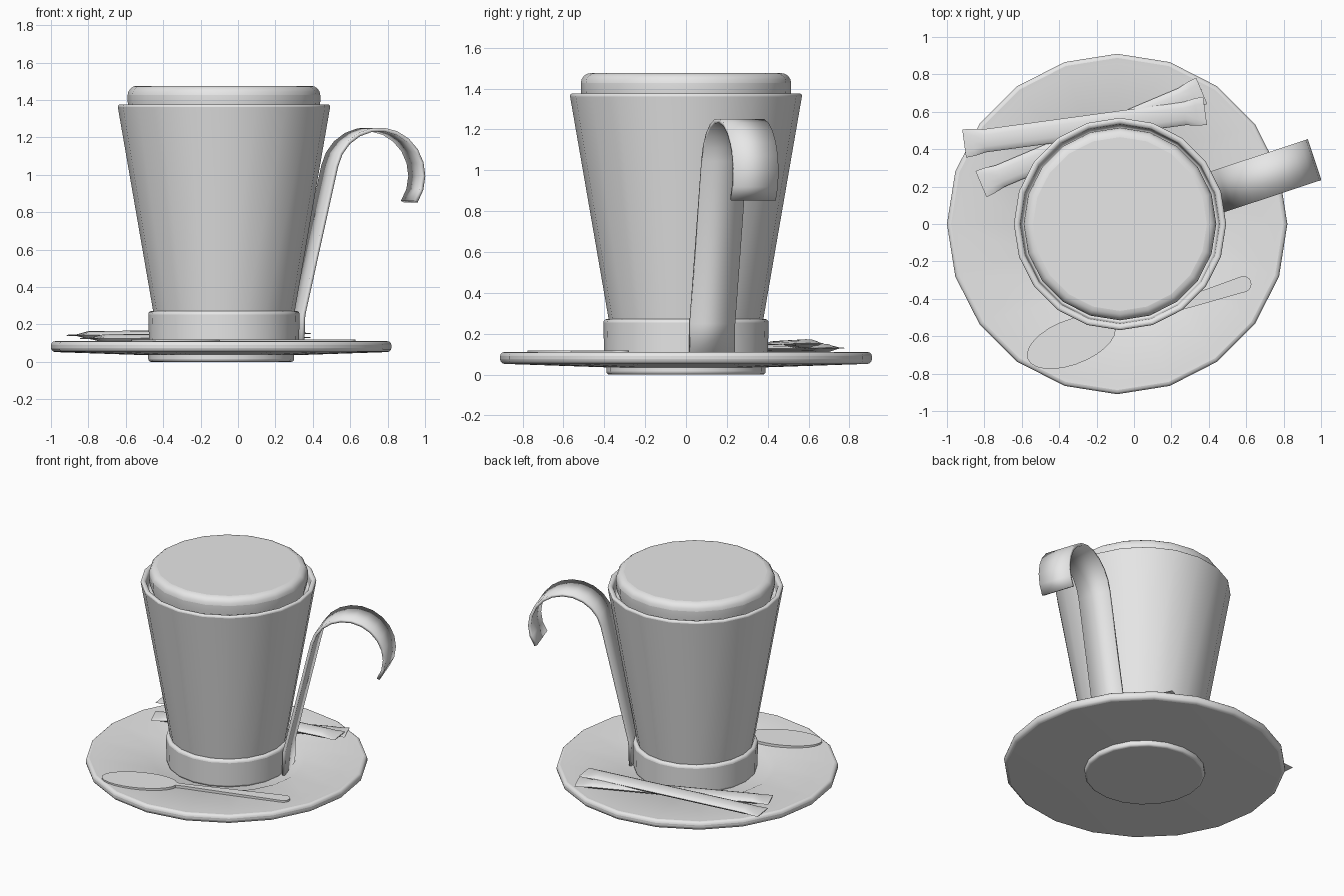
import bpy, bmesh, math
from mathutils import Vector, Matrix

cube = bpy.data.objects.get("Cube")
if cube:
    bpy.data.objects.remove(cube, do_unlink=True)

SIDES = 20
CUP_X = -0.075
SAUCER_X = -0.09

grey = bpy.data.materials.new("light_grey")
grey.use_nodes = True
grey.diffuse_color = (0.8, 0.8, 0.8, 1)
grey.node_tree.nodes["Principled BSDF"].inputs["Base Color"].default_value = grey.diffuse_color


def finish(name, bm, bevel=0, segments=3, solid=0, matrix=None):
    """Turn a bmesh into a smooth-shaded object with optional modifiers."""
    bmesh.ops.recalc_face_normals(bm, faces=bm.faces)
    mesh = bpy.data.meshes.new(name)
    bm.to_mesh(mesh)
    bm.free()
    mesh.materials.append(grey)
    obj = bpy.data.objects.new(name, mesh)
    bpy.context.collection.objects.link(obj)
    if matrix:
        obj.matrix_world = matrix
    if solid:
        mod = obj.modifiers.new("thickness", "SOLIDIFY")
        mod.thickness = solid
        mod.offset = 0
    if bevel:
        mod = obj.modifiers.new("rounding", "BEVEL")
        mod.width = bevel
        mod.segments = segments
        mod.limit_method = "ANGLE"
        mod.angle_limit = math.radians(40)
    bpy.ops.object.select_all(action="DESELECT")
    obj.select_set(True)
    bpy.context.view_layer.objects.active = obj
    bpy.ops.object.shade_smooth_by_angle(angle=math.radians(32))
    return obj


def loft(rings):
    """Skin closed rings of points and cap both ends."""
    bm = bmesh.new()
    loops = [[bm.verts.new(p) for p in ring] for ring in rings]
    n = len(loops[0])
    for a, b in zip(loops, loops[1:]):
        for i in range(n):
            j = (i + 1) % n
            bm.faces.new((a[i], a[j], b[j], b[i]))
    bm.faces.new(loops[0])
    bm.faces.new(loops[-1])
    return bm


def lathe(name, profile, x, bevel, segments=3):
    rings = []
    for r, z in profile:
        angles = [math.tau * i / SIDES for i in range(SIDES)]
        rings.append([(r * math.cos(a), r * math.sin(a), z) for a in angles])
    return finish(name, loft(rings), bevel, segments,
                  matrix=Matrix.Translation((x, 0, 0)))


# Saucer with a shallow well, and its foot
lathe("saucer", [(0.38, 0.035), (0.91, 0.053), (0.91, 0.112), (0.86, 0.108),
                 (0.51, 0.1), (0.47, 0.08)], SAUCER_X, 0.022)
lathe("saucer_foot", [(0.39, 0), (0.39, 0.06)], SAUCER_X, 0.015)

# Cup: base ring, tapered body with open rim, domed lid
lathe("cup_base_ring", [(0.4, 0.075), (0.405, 0.272)], CUP_X, 0.018)
lathe("cup_body", [(0.375, 0.25), (0.57, 1.376), (0.535, 1.376), (0.525, 1.3)],
      CUP_X, 0.014)
lathe("cup_lid", [(0.5, 1.29), (0.515, 1.39), (0.515, 1.476)], CUP_X, 0.05, 4)

# Handle: flat strip rising beside the cup and hooking outwards
path = [(0.405, 0.085), (0.41, 0.25)]
for i in range(13):
    a = math.radians(168 - i * 202 / 12)
    path.append((0.838 + 0.248 * math.cos(a), 0.995 + 0.248 * math.sin(a)))
bm = bmesh.new()
rows = [[bm.verts.new((r, side * 0.115, z)) for side in (-1, 1)] for r, z in path]
for a, b in zip(rows, rows[1:]):
    bm.faces.new((a[0], a[1], b[1], b[0]))
finish("handle", bm, solid=0.02,
       matrix=Matrix.Translation((CUP_X, 0, 0)) @ Matrix.Rotation(math.radians(18.3), 4, "Z"))


# Stick packets: puffed tubes with flat crimped ends
def packet(name, start, end):
    start, end = Vector(start), Vector(end)
    along = end - start
    length = along.length
    half = [(0, 0.076, 0.003), (0.05, 0.073, 0.005), (0.11, 0.062, 0.022)]
    sections = half + [(length - d, w, h) for d, w, h in reversed(half)]
    rings = []
    for d, w, h in sections:
        angles = [math.tau * i / 12 for i in range(12)]
        rings.append([(d, w * math.cos(a), h * math.sin(a)) for a in angles])
    turn = along.to_track_quat("X", "Z").to_matrix().to_4x4()
    finish(name, loft(rings), matrix=Matrix.Translation(start) @ turn)


packet("upper_packet", (-0.908, 0.43, 0.142), (0.38, 0.605, 0.152))
packet("lower_packet", (-0.818, 0.213, 0.125), (0.362, 0.712, 0.13))

# Spoon: oval bowl running into a slim handle with a round end
outline = []
for i in range(25):
    a = math.radians(10 + i * 340 / 24)
    outline.append((0.25 * math.cos(a), 0.12 * math.sin(a)))
outline.append((0.3, -0.022))
for i in range(9):
    a = math.radians(-90 + i * 180 / 8)
    outline.append((0.97 + 0.043 * math.cos(a), -0.04 + 0.043 * math.sin(a)))
outline.append((0.3, 0.014))
rings = [[(x, y, z) for x, y in outline] for z in (0.092, 0.119)]
finish("spoon", loft(rings),
       matrix=Matrix.Translation((-0.335, -0.632, 0)) @ Matrix.Rotation(math.radians(21), 4, "Z"))
